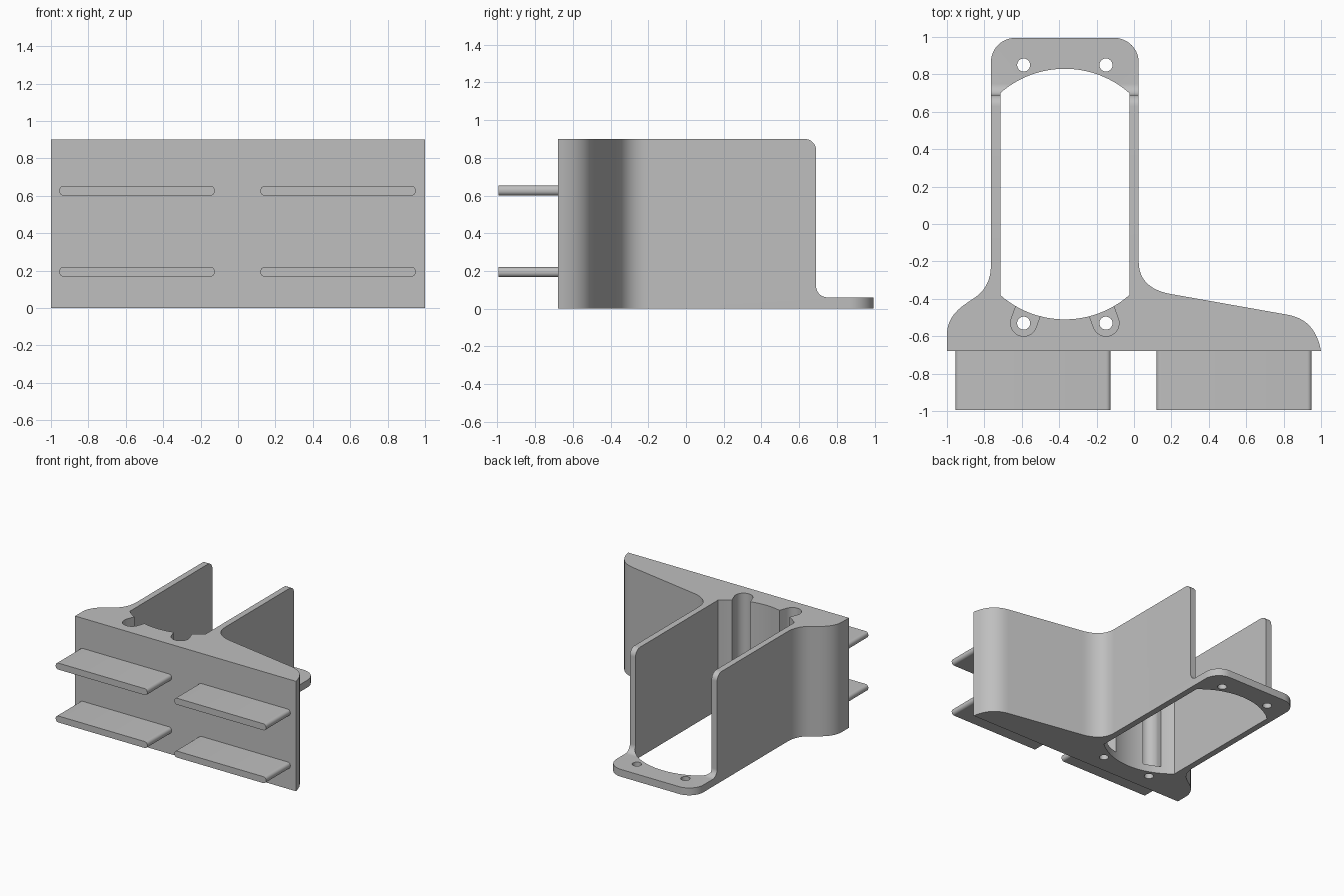
import bpy, bmesh, math
from mathutils import Vector

if "Cube" in bpy.data.objects:
    bpy.data.objects.remove(bpy.data.objects["Cube"])

grey = bpy.data.materials.new("plain grey")
grey.diffuse_color = (0.52, 0.52, 0.52, 1)
grey.use_nodes = True
grey.node_tree.nodes["Principled BSDF"].inputs["Base Color"].default_value = grey.diffuse_color


def prism(name, pts, lo, hi, axis="z"):
    """Extrude a 2D profile along z (xy profile), x (yz profile) or y (xz profile)."""
    place = {"z": lambda a, b: (a, b, lo), "x": lambda a, b: (lo, a, b),
             "y": lambda a, b: (a, lo, b)}[axis]
    move = Vector((axis == "x", axis == "y", axis == "z")) * (hi - lo)
    bm = bmesh.new()
    face = bm.faces.new([bm.verts.new(place(a, b)) for a, b in pts])
    ext = bmesh.ops.extrude_face_region(bm, geom=[face], use_keep_orig=True)
    bmesh.ops.translate(bm, vec=move,
                        verts=[v for v in ext["geom"] if isinstance(v, bmesh.types.BMVert)])
    bmesh.ops.recalc_face_normals(bm, faces=bm.faces)
    mesh = bpy.data.meshes.new(name)
    bm.to_mesh(mesh)
    bm.free()
    mesh.materials.append(grey)
    ob = bpy.data.objects.new(name, mesh)
    bpy.context.collection.objects.link(ob)
    return ob


def arc(cx, cy, r, a0, a1, n=12):
    return [(cx + r * math.cos(math.radians(a0 + (a1 - a0) * i / n)),
             cy + r * math.sin(math.radians(a0 + (a1 - a0) * i / n))) for i in range(n + 1)]


def bend(p, c, q, n=12):
    """Quadratic curve from p to q pulled towards c."""
    return [tuple((1 - t) ** 2 * p[k] + 2 * t * (1 - t) * c[k] + t * t * q[k] for k in (0, 1))
            for t in (i / n for i in range(n + 1))]


def smooth(ob):
    bpy.ops.object.select_all(action="DESELECT")
    ob.select_set(True)
    bpy.context.view_layer.objects.active = ob
    bpy.ops.object.shade_smooth_by_angle(angle=math.radians(30))


def cut(ob, cutter):
    bpy.context.view_layer.objects.active = ob
    mod = ob.modifiers.new("cut", "BOOLEAN")
    mod.operation = "DIFFERENCE"
    mod.solver = "EXACT"
    mod.object = cutter
    bpy.ops.object.modifier_apply(modifier=mod.name)
    bpy.data.objects.remove(cutter)


FRONT, BACK, TOP, BASE = -0.68, 0.995, 0.9, 0.06
MID = -0.37                       # centre line of the holder bay
LEFT, RIGHT = -0.765, 0.025       # outer wall faces

# Bracket outline: front plate, swept shoulders, side walls and rear flange
outline = [(-1, FRONT)]
outline += bend((1, FRONT), (0.97, -0.51), (0.82, -0.485))
outline += bend((0.2, -0.375), (RIGHT, -0.345), (RIGHT, -0.2))
outline += arc(RIGHT - 0.13, BACK - 0.13, 0.13, 0, 90)
outline += arc(LEFT + 0.13, BACK - 0.13, 0.13, 90, 180)
outline += bend((LEFT, -0.22), (LEFT, -0.34), (-0.86, -0.4))
outline += bend((-0.89, -0.42), (-1, -0.49), (-1, -0.59))
bracket = prism("bracket", outline, 0, TOP)

# Bay opening with bowed front and rear ends
half, rise = 0.345, 0.13
rad = (half ** 2 + rise ** 2) / (2 * rise)
ang = math.degrees(math.asin(half / rad))
opening = arc(MID, -0.51 + rad, rad, 270 - ang, 270 + ang, 24)
opening += arc(MID, 0.83 - rad, rad, 90 - ang, 90 + ang, 24)
cut(bracket, prism("opening_cutter", opening, -0.1, 1))

# Clear the space above the rear flange, rounding the wall ends
rear = arc(0.63, TOP - 0.06, 0.06, 90, 0) + arc(0.75, BASE + 0.06, 0.06, 180, 270)
rear += [(1.2, BASE), (1.2, 1.1), (0.63, 1.1)]
cut(bracket, prism("rear_cutter", rear, -1.2, 0.5, "x"))

# Screw holes, with open access channels above the two front ones
for side in (-1, 1):
    x = MID + side * 0.22
    for y in (-0.53, 0.85):
        cut(bracket, prism("hole_cutter", arc(x, y, 0.035, 0, 345, 23), -0.1, 0.3))
    lean = 90 + side * 20
    dx, dy = 0.15 * math.cos(math.radians(lean)), 0.15 * math.sin(math.radians(lean))
    channel = arc(x, -0.53, 0.07, lean + 90, lean + 270, 20)
    channel += [(channel[-1][0] + dx, channel[-1][1] + dy),
                (channel[0][0] + dx, channel[0][1] + dy)]
    cut(bracket, prism("channel_cutter", channel, BASE, 1))
smooth(bracket)

# Four flat prongs with rounded edges on the front plate
for x0, x1, hand in ((-0.955, -0.125, "left"), (0.12, 0.95, "right")):
    for z0, level in ((0.167, "lower"), (0.6, "upper")):
        z1, r = z0 + 0.053, 0.024
        section = []
        for cx, cz, a in ((x1 - r, z0 + r, -90), (x1 - r, z1 - r, 0),
                          (x0 + r, z1 - r, 90), (x0 + r, z0 + r, 180)):
            section += arc(cx, cz, r, a, a + 90, 6)
        smooth(prism(f"{level}_{hand}_prong", section, -0.995, FRONT, "y"))
